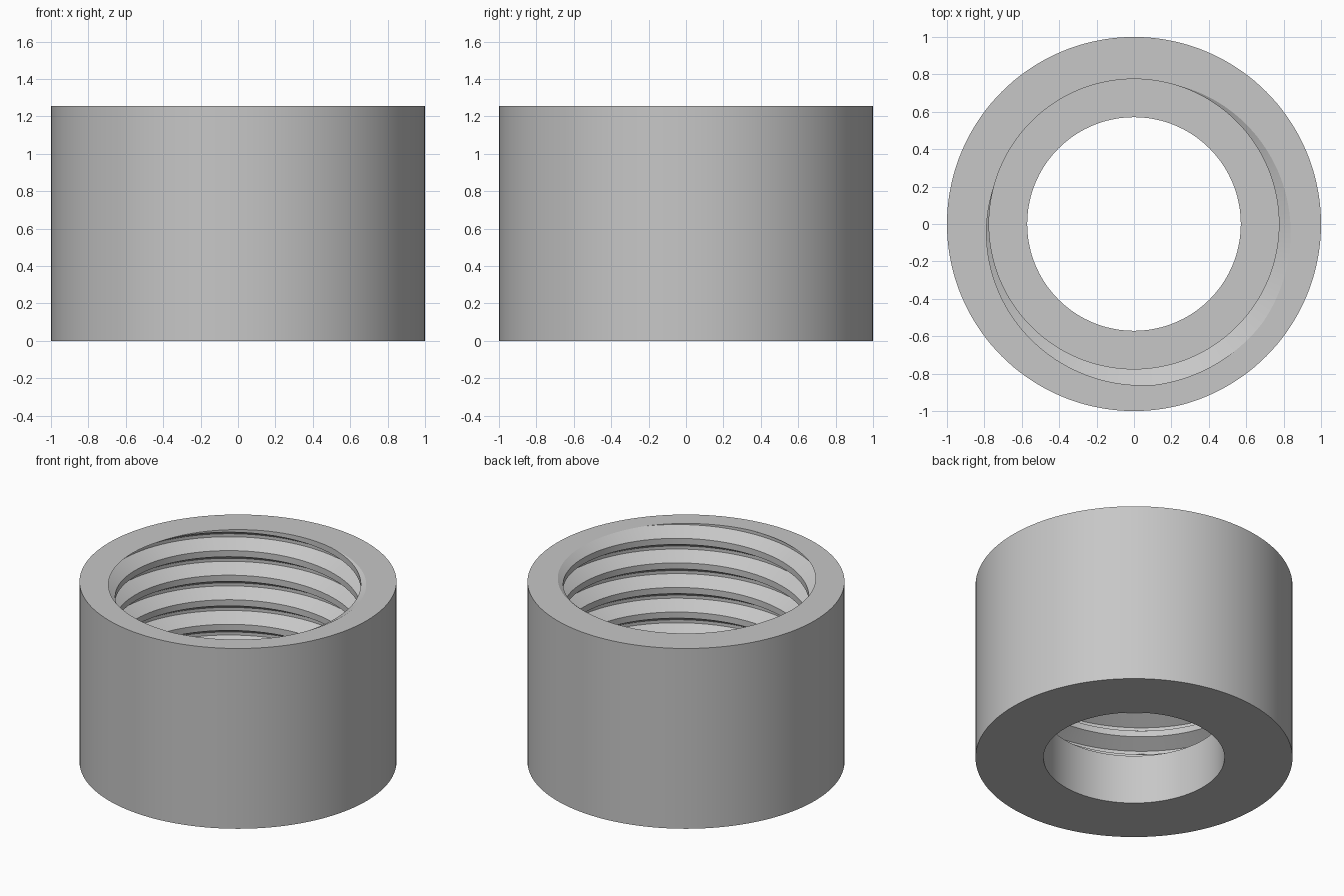
import bpy, bmesh, math

cube = bpy.data.objects.get("Cube")
if cube:
    bpy.data.objects.remove(cube)

# Main dimensions
HEIGHT, FLOOR = 1.255, 0.343
OUTER, HOLE = 1.0, 0.571
MINOR, MAJOR = 0.775, 0.867
PITCH = 0.171
START = 75            # angle where the thread crest meets the rim
COLUMNS = 144

# One thread turn: height in pitches, radius
TURN = [(-1 / 4, MINOR), (0, MINOR), (5 / 16, MAJOR), (7 / 16, MAJOR)]


def clipped(points, i, z):
    """Radius of the thread outline at height z, near point i."""
    for (r0, z0), (r1, z1) in zip(points, points[1:]):
        if z0 <= z <= z1:
            return r0 + (r1 - r0) * (z - z0) / (z1 - z0)
    return points[i][0]


def outline(degrees):
    """Closed wall section at one angle, with the thread cut to the bore."""
    lift = HEIGHT + PITCH * (degrees - START) / 360
    thread = [(r, lift + PITCH * (turn + step))
              for turn in range(-8, 3) for step, r in TURN]
    bore = []
    for i, (r, z) in enumerate(thread):
        level = min(max(z, FLOOR), HEIGHT)
        bore.append((r if level == z else clipped(thread, i, level), level))
    return [(HOLE, 0), (HOLE, FLOOR)] + bore + [(OUTER, HEIGHT), (OUTER, 0)]


# Threaded collar: sections joined around the axis
bm = bmesh.new()
rings = []
for c in range(COLUMNS + 1):
    degrees = 360 * c / COLUMNS
    a = math.radians(degrees)
    rings.append([bm.verts.new((r * math.cos(a), r * math.sin(a), z))
                  for r, z in outline(degrees)])
for left, right in zip(rings, rings[1:]):
    for k in range(len(left)):
        n = (k + 1) % len(left)
        bm.faces.new((left[k], right[k], right[n], left[n]))
bmesh.ops.remove_doubles(bm, verts=bm.verts, dist=0.0002)
bmesh.ops.dissolve_degenerate(bm, edges=bm.edges, dist=0.0001)
bmesh.ops.recalc_face_normals(bm, faces=bm.faces)

mesh = bpy.data.meshes.new("threaded_collar")
bm.to_mesh(mesh)
bm.free()
collar = bpy.data.objects.new("threaded_collar", mesh)
bpy.context.collection.objects.link(collar)

# Plain grey material
grey = bpy.data.materials.new("light_grey")
grey.use_nodes = True
colour = (0.57, 0.57, 0.57, 1)
grey.diffuse_color = colour
grey.node_tree.nodes["Principled BSDF"].inputs["Base Color"].default_value = colour
mesh.materials.append(grey)

# Smooth walls with crisp rims and thread edges
bpy.ops.object.select_all(action="DESELECT")
collar.select_set(True)
bpy.context.view_layer.objects.active = collar
bpy.ops.object.shade_smooth_by_angle(angle=math.radians(25))
